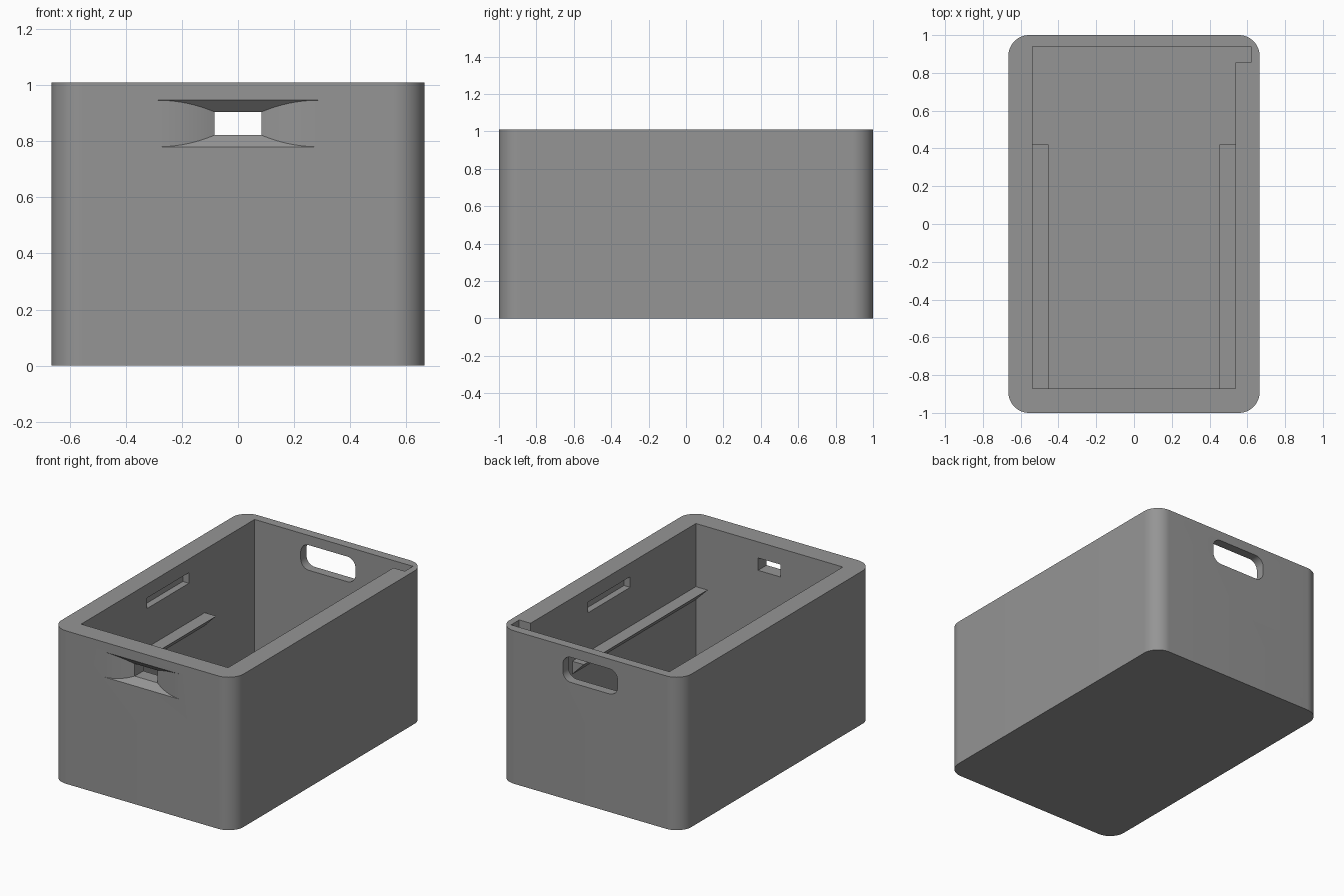
import bpy, bmesh, math

if "Cube" in bpy.data.objects:
    bpy.data.objects.remove(bpy.data.objects["Cube"])

W, D, H = 0.665, 1.0, 1.01            # half width, half depth, height
IN_X, IN_F, IN_B = 0.537, -0.87, 0.94  # cavity walls
FLOOR = 0.07

grey = bpy.data.materials.new("grey plastic")
grey.diffuse_color = (0.3, 0.3, 0.3, 1)
grey.use_nodes = True
grey.node_tree.nodes["Principled BSDF"].inputs["Base Color"].default_value = grey.diffuse_color


def loft(name, rings):
    """Closed solid through a list of equal-length vertex rings."""
    bm = bmesh.new()
    vs = [[bm.verts.new(p) for p in r] for r in rings]
    n = len(rings[0])
    for a, b in zip(vs, vs[1:]):
        for i in range(n):
            j = (i + 1) % n
            bm.faces.new((a[i], a[j], b[j], b[i]))
    bm.faces.new(vs[0])
    bm.faces.new(vs[-1])
    bmesh.ops.recalc_face_normals(bm, faces=bm.faces)
    me = bpy.data.meshes.new(name)
    bm.to_mesh(me)
    bm.free()
    me.materials.append(grey)
    ob = bpy.data.objects.new(name, me)
    bpy.context.collection.objects.link(ob)
    return ob


def prism(name, pts, axis, lo, hi):
    """Extrude a 2D outline along y or z."""
    put = (lambda p, t: (p[0], t, p[1])) if axis == "y" else (lambda p, t: (p[0], p[1], t))
    return loft(name, [[put(p, t) for p in pts] for t in (lo, hi)])


def rounded(x0, x1, y0, y1, r, steps):
    pts = []
    corners = ((x1 - r, y1 - r), (x0 + r, y1 - r), (x0 + r, y0 + r), (x1 - r, y0 + r))
    for k, (cx, cy) in enumerate(corners):
        for i in range(steps + 1):
            a = math.pi / 2 * (k + i / steps)
            pts.append((cx + r * math.cos(a), cy + r * math.sin(a)))
    return pts


def box(name, x0, x1, y0, y1, z0, z1):
    return prism(name, [(x0, y0), (x1, y0), (x1, y1), (x0, y1)], "z", z0, z1)


# Outer shell with rounded upright corners
crate = prism("crate", rounded(-W, W, -D, D, 0.11, 16), "z", 0, H)

# Cavity with a small notch in the back right corner
cavity = prism("cavity_cutter", [
    (-IN_X, IN_F), (IN_X, IN_F), (IN_X, 0.855), (0.62, 0.855),
    (0.62, IN_B), (-IN_X, IN_B)], "z", FLOOR, H + 0.1)
cutters = [cavity]

# Back hand hole
cutters.append(prism("hand_hole_cutter", rounded(-0.2, 0.2, 0.78, 0.946, 0.06, 10),
                     "y", 0.85, 1.1))

# Shallow slots in the inner side walls
for s in (-1, 1):
    x0, x1 = sorted((s * 0.5, s * (IN_X + 0.045)))
    cutters.append(box("slot_cutter", x0, x1, -0.185, 0.255, 0.85, 0.92))

# Front opening: flared mouth with curved sides, then a straight hole
R, MOUTH, HOLE = 0.531, 0.287, 0.083
sweep = math.asin((MOUTH - HOLE) / R)
depth = R * (1 - math.cos(sweep))


def mouth_ring(w, y, t):
    z0, z1 = 0.78 + 0.042 * t, 0.946 - 0.042 * t
    return [(-w, y, z0), (w, y, z0), (w, y, z1), (-w, y, z1)]


rings = [mouth_ring(MOUTH, -D - 0.05, 0)]
for i in range(17):
    a = sweep * i / 16
    d = R * (1 - math.cos(a))
    rings.append(mouth_ring(MOUTH - R * math.sin(a), -D + d, d / depth))
cutters.append(loft("mouth_cutter", rings))
cutters.append(box("front_hole_cutter", -HOLE, HOLE, -0.965, -0.8, 0.822, 0.904))

# Apply the cuts
bpy.context.view_layer.objects.active = crate
for c in cutters:
    m = crate.modifiers.new("cut", "BOOLEAN")
    m.operation, m.solver, m.object = "DIFFERENCE", "EXACT", c
    bpy.ops.object.modifier_apply(modifier=m.name)
    bpy.data.objects.remove(c)

# Wedge-shaped support ledges along both side walls
for s, name in ((-1, "left_ledge"), (1, "right_ledge")):
    prism(name, [(s * IN_X, 0.593), (s * 0.452, 0.593), (s * IN_X, 0.508)],
          "y", IN_F, 0.42)

bpy.ops.object.select_all(action="DESELECT")
crate.select_set(True)
bpy.ops.object.shade_smooth_by_angle(angle=math.radians(30))
